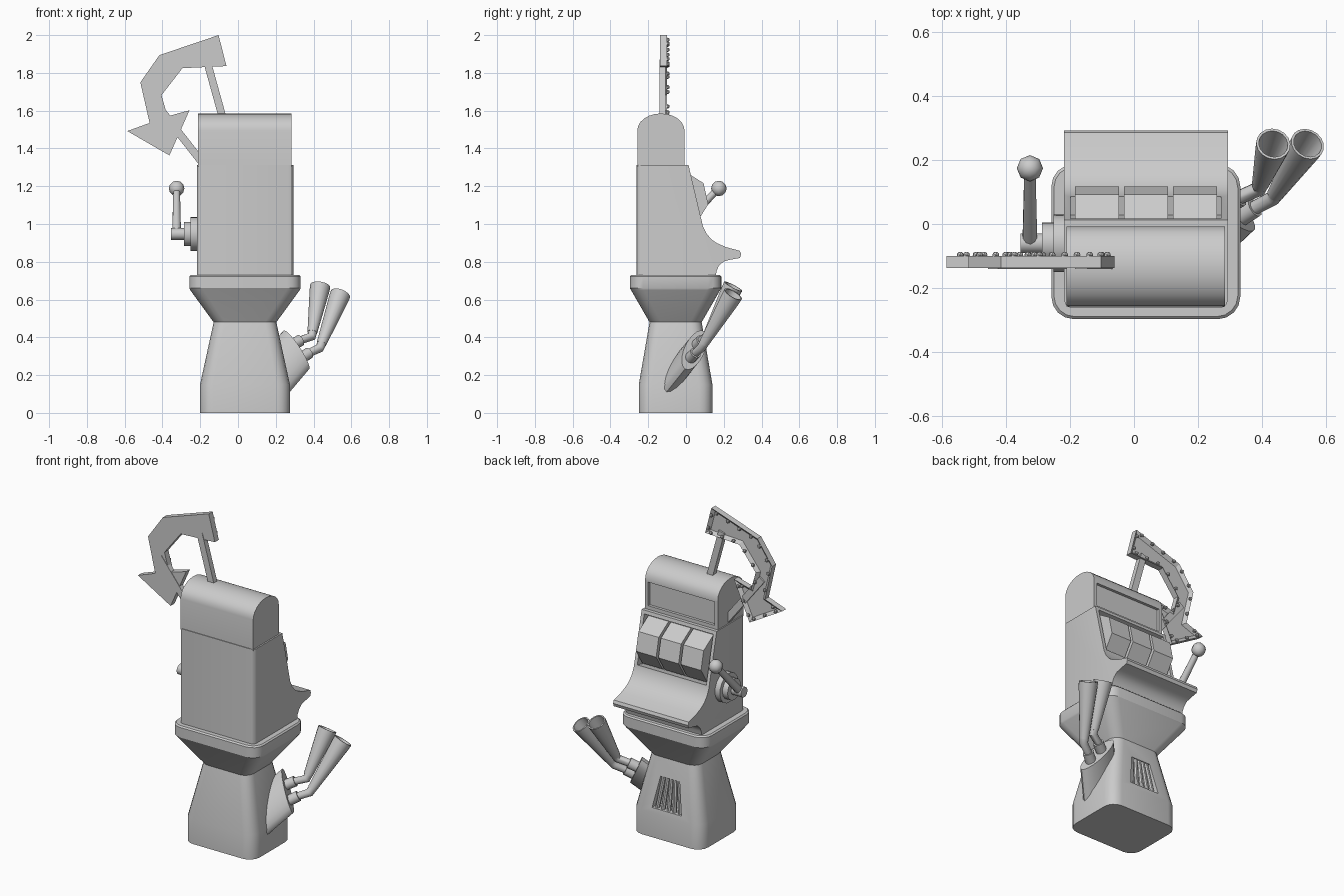
import bpy, bmesh, math
from mathutils import Vector as V

if "Cube" in bpy.data.objects:
    bpy.data.objects.remove(bpy.data.objects["Cube"])

CX, CY = 0.037, -0.055


def finish(name, bm, smooth=35, hide=False):
    bmesh.ops.recalc_face_normals(bm, faces=bm.faces)
    me = bpy.data.meshes.new(name)
    bm.to_mesh(me)
    bm.free()
    ob = bpy.data.objects.new(name, me)
    bpy.context.collection.objects.link(ob)
    if smooth:
        bpy.ops.object.select_all(action='DESELECT')
        ob.select_set(True)
        bpy.context.view_layer.objects.active = ob
        bpy.ops.object.shade_smooth_by_angle(angle=math.radians(smooth))
    if hide:
        ob.hide_render = True
        ob.hide_set(True)
    return ob


def loft(bm, rings, caps=True):
    vs = [[bm.verts.new(p) for p in r] for r in rings]
    n = len(vs[0])
    for a, b in zip(vs, vs[1:]):
        for i in range(n):
            bm.faces.new((a[i], a[(i + 1) % n], b[(i + 1) % n], b[i]))
    if caps:
        bm.faces.new(vs[0])
        bm.faces.new(vs[-1])
    return vs


def prism(pts, axis, a, b):
    """Extrude a 2D profile: (y,z) along x, or (x,z) along y."""
    bm = bmesh.new()
    place = (lambda p, t: (t, *p)) if axis == 'x' else (lambda p, t: (p[0], t, p[1]))
    loft(bm, [[place(p, t) for p in pts] for t in (a, b)])
    bmesh.ops.recalc_face_normals(bm, faces=bm.faces)
    return bm


def rounded(hx, hy, r, z, seg=4):
    out = []
    for q, (sx, sy) in enumerate([(1, 1), (-1, 1), (-1, -1), (1, -1)]):
        for k in range(seg + 1):
            t = math.pi / 2 * (q + k / seg)
            out.append((CX + sx * (hx - r) + r * math.cos(t), CY + sy * (hy - r) + r * math.sin(t), z))
    return out


def tube(name, pts, radii, n=12, smooth=40):
    pts = [V(p) for p in pts]
    rings = []
    for i, p in enumerate(pts):
        d = V((0, 0, 0))
        if i > 0:
            d += (p - pts[i - 1]).normalized()
        if i < len(pts) - 1:
            d += (pts[i + 1] - p).normalized()
        if d.length < 1e-4 or i == len(pts) - 1:
            d = pts[1] - pts[0] if len(pts) == 2 else p - pts[i - 1]
        d.normalize()
        u = d.cross(V((0.3, -0.9, 0.1))).normalized()
        w = d.cross(u)
        rings.append([p + radii[i] * (math.cos(2 * math.pi * k / n) * u + math.sin(2 * math.pi * k / n) * w)
                      for k in range(n)])
    bm = bmesh.new()
    loft(bm, rings)
    return finish(name, bm, smooth)


def cut(ob, cutter):
    m = ob.modifiers.new('recess', 'BOOLEAN')
    m.object, m.operation, m.solver = cutter, 'DIFFERENCE', 'EXACT'


# pedestal with flared collar
bm = bmesh.new()
loft(bm, [rounded(*a) for a in [
    (0.238, 0.195, 0.07, 0), (0.238, 0.195, 0.07, 0.15), (0.166, 0.138, 0.06, 0.48),
    (0.29, 0.236, 0.07, 0.65), (0.295, 0.242, 0.07, 0.66), (0.295, 0.242, 0.07, 0.722),
    (0.287, 0.234, 0.065, 0.73)]])
pedestal = finish('pedestal', bm, 30)

# grille opening and its rods
grille = [(CX - 0.1, 0.18), (CX + 0.1, 0.18), (CX + 0.065, 0.37), (CX - 0.065, 0.37)]
cut(pedestal, finish('grille_cutter', prism(grille, 'y', 0.06, 0.2), 0, True))
for i in range(5):
    s = (i - 2) / 2
    tube('grille_rod', [(CX + s * 0.078, 0.112, 0.175), (CX + s * 0.05, 0.085, 0.375)], [0.013] * 2, 8)

# cabinet body with tray
profile = [(-0.262, 0.725), (-0.262, 1.313), (0.013, 1.313), (0.09, 0.987), (0.108, 0.95), (0.135, 0.918),
           (0.165, 0.898), (0.21, 0.878), (0.285, 0.858), (0.292, 0.84), (0.285, 0.82), (0.235, 0.811),
           (0.2, 0.802), (0.175, 0.78), (0.163, 0.755), (0.157, 0.725)]
bm = prism(profile, 'x', -0.218, 0.293)
back = [e for e in bm.edges if all(v.co.y < -0.26 for v in e.verts)
        and abs(e.verts[0].co.z - e.verts[1].co.z) > 0.1]
bmesh.ops.bevel(bm, geom=back, offset=0.025, segments=3, profile=0.5, affect='EDGES')
body = finish('cabinet_body', bm, 30)

# window in the sloped front
mid, along, out = V((0.052, 1.148)), V((-0.232, 0.973)), V((0.973, 0.232))
slab = [mid + along * a + out * o for a, o in [(-0.148, -0.06), (0.148, -0.06), (0.148, 0.05), (-0.148, 0.05)]]
cut(body, finish('window_cutter', prism(slab, 'x', CX - 0.235, CX + 0.235), 0, True))

# three octagonal reels
octagon = [(-0.03 + 0.15 * math.cos(math.radians(a)), 1.13 + 0.15 * math.sin(math.radians(a)))
           for a in range(-10, 350, 45)]
for i in range(3):
    x = CX + (i - 1) * 0.153
    finish('reel', prism(octagon, 'x', x - 0.069, x + 0.069), 0)

# rounded head with recessed display
arch = [(-0.258, 1.305)] + [(-0.133 + 0.125 * math.cos(math.radians(a)), 1.495 + 0.09 * math.sin(math.radians(a)))
                            for a in range(180, -1, -15)] + [(-0.008, 1.305)]
head = finish('cabinet_head', prism(arch, 'x', -0.211, 0.284), 30)
display = [(-0.025, 1.335), (-0.025, 1.48), (0.05, 1.48), (0.05, 1.335)]
cut(head, finish('display_cutter', prism(display, 'x', -0.19, 0.264), 0, True))

# side lever
HY, HZ = -0.06, 0.947
for name, a, b, r in [('lever_plate', -0.21, -0.252, 0.09), ('lever_step', -0.25, -0.287, 0.065),
                      ('lever_hub', -0.285, -0.355, 0.031)]:
    tube(name, [(a, HY, HZ), (b, HY, HZ)], [r] * 2, 16)
tube('lever_arm', [(-0.325, HY, HZ), (-0.325, 0.172, 1.188)], [0.024, 0.018], 10)
bm = bmesh.new()
bmesh.ops.create_uvsphere(bm, u_segments=8, v_segments=6, radius=0.041)
bmesh.ops.translate(bm, verts=bm.verts, vec=(-0.325, 0.174, 1.188))
finish('lever_knob', bm, 50)

# oval exhaust mount
c, u = V((0.308, 0.045, 0.333)), V((-0.07, 0.05, 0.1))
d, v = V((0.55, 0.52, 0.65)), V((0.16, -0.83, 0.53)) * 0.055
bm = bmesh.new()
loft(bm, [[c + d * t + u * math.cos(k * math.pi / 10) + v * math.sin(k * math.pi / 10) for k in range(20)]
          for t in (-0.28, 0)])
finish('exhaust_mount', bm)

# two hollow exhaust pipes
for s, elbow, end in [(0.35, (0.39, 0.11, 0.405), (0.435, 0.25, 0.67)),
                      (-0.35, (0.433, 0.08, 0.343), (0.542, 0.25, 0.628))]:
    start, elbow, end = c + u * s, V(elbow), V(end)
    tube('exhaust_socket', [start - d * 0.03, start.lerp(elbow, 0.45)], [0.031] * 2)
    tube('exhaust_pipe', [start, elbow, elbow.lerp(end, 0.12)], [0.021, 0.024, 0.026])
    up = (end - elbow).normalized()
    w = up.cross(V((0, 1, 0))).normalized()
    q = up.cross(w)
    bm = bmesh.new()
    loft(bm, [[elbow.lerp(end, t) + r * (math.cos(k * math.pi / 8) * w + math.sin(k * math.pi / 8) * q)
               for k in range(16)]
              for t, r in [(0.08, 0.026), (0.9, 0.052), (1, 0.054), (1, 0.046), (0.3, 0.026)]])
    finish('exhaust_trumpet', bm, 40)

# arrow sign with raised rim
arrow = [(-0.103, 2.0), (-0.416, 1.894), (-0.517, 1.75), (-0.468, 1.535), (-0.586, 1.492), (-0.363, 1.363),
         (-0.257, 1.602), (-0.373, 1.57), (-0.405, 1.682), (-0.294, 1.825), (-0.061, 1.836)]
bm = prism(arrow, 'y', -0.138, -0.1)
face = max(bm.faces, key=lambda f: f.calc_center_median().y)
bmesh.ops.inset_region(bm, faces=[face], thickness=0.02, depth=0, use_even_offset=True)
for p in face.verts:
    p.co.y -= 0.018
finish('arrow_sign', bm, 0)

# bulbs along the rim
bm = bmesh.new()
for a, b in zip(arrow, arrow[1:] + arrow[:1]):
    a, b = V(a), V(b)
    e = b - a
    inward = V((-e.y, e.x)).normalized() * 0.012
    n = max(1, round(e.length / 0.09))
    for i in range(n):
        p = a.lerp(b, (i + 0.5) / n) + inward
        new = bmesh.ops.create_icosphere(bm, subdivisions=1, radius=0.012)['verts']
        bmesh.ops.translate(bm, verts=new, vec=(p.x, -0.097, p.y))
finish('sign_bulbs', bm, 0)

# sign struts
for a, b in [((-0.075, 1.54), (-0.165, 1.865)), ((-0.17, 1.3), (-0.44, 1.645))]:
    a, b = V(a), V(b)
    e = (b - a).normalized() * 0.02
    w = V((-e.y, e.x))
    finish('sign_strut', prism([a + w, b + w, b - w, a - w], 'y', -0.141, -0.108), 0)
